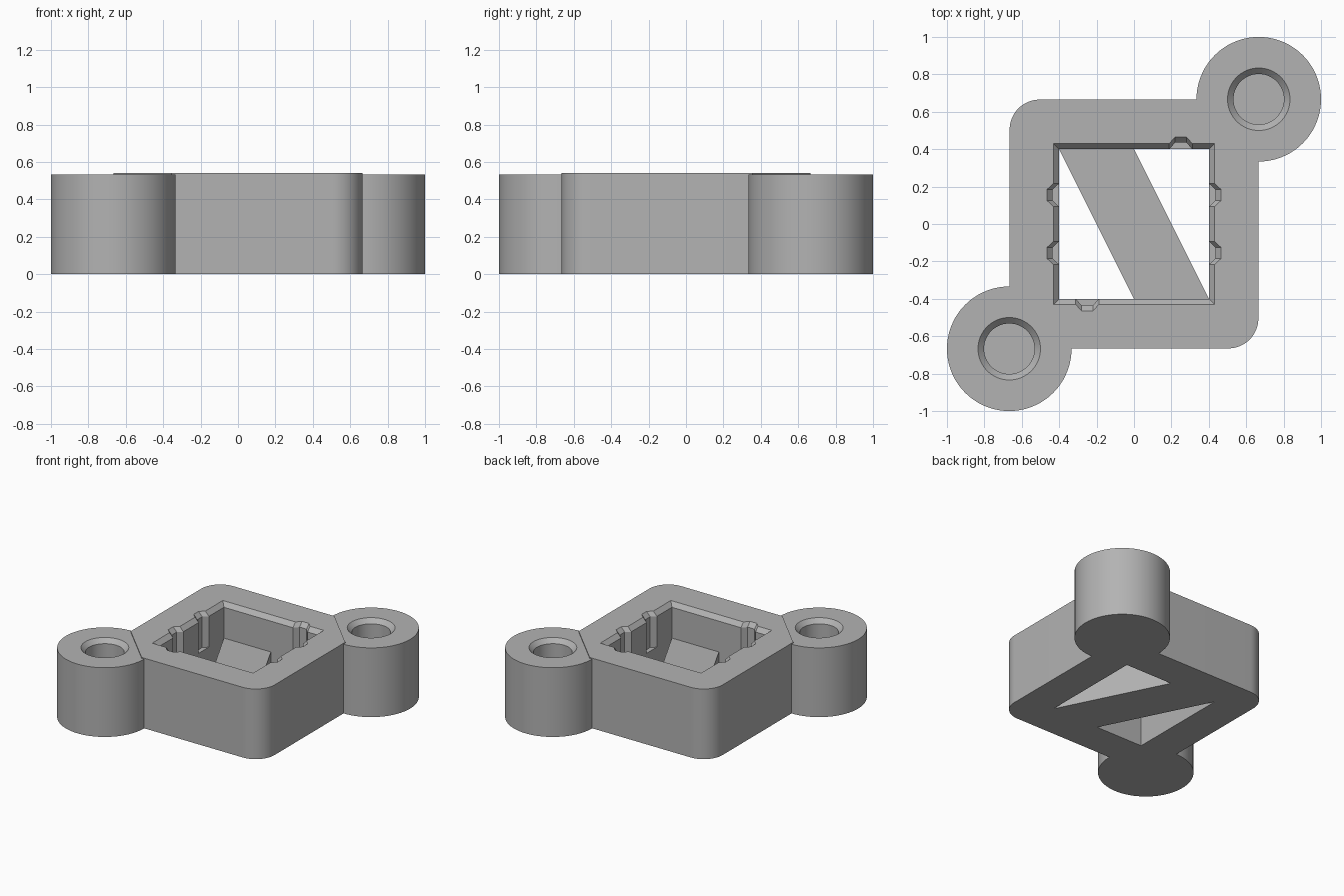
import bpy, bmesh, math

if "Cube" in bpy.data.objects:
    bpy.data.objects.remove(bpy.data.objects["Cube"])

grey = bpy.data.materials.new("plain grey")
grey.diffuse_color = (0.45, 0.45, 0.45, 1)
grey.use_nodes = True
grey.node_tree.nodes["Principled BSDF"].inputs["Base Color"].default_value = grey.diffuse_color


def loft(name, sections):
    """Closed solid through matching outlines, given as (points, z) from bottom to top."""
    bm = bmesh.new()
    rings = [[bm.verts.new((x, y, z)) for x, y in pts] for pts, z in sections]
    n = len(rings[0])
    for a, b in zip(rings, rings[1:]):
        for i in range(n):
            j = (i + 1) % n
            bm.faces.new((a[i], a[j], b[j], b[i]))
    bm.faces.new(rings[0][::-1])
    bm.faces.new(rings[-1])
    bmesh.ops.recalc_face_normals(bm, faces=bm.faces[:])
    mesh = bpy.data.meshes.new(name)
    bm.to_mesh(mesh)
    bm.free()
    mesh.materials.append(grey)
    obj = bpy.data.objects.new(name, mesh)
    bpy.context.collection.objects.link(obj)
    return obj


def arc(cx, cy, r, start, end, n):
    return [(cx + r * math.cos(math.radians(start + (end - start) * i / n)),
             cy + r * math.sin(math.radians(start + (end - start) * i / n)))
            for i in range(n + 1)]


def circle(c, r):
    return arc(c, c, r, 0, 360, 72)[:-1]


def pocket(h):
    """Square outline with shallow vertical key grooves in its sides."""
    def groove(c):
        return [(c - 0.062, 0), (c - 0.03, 0.035), (c + 0.03, 0.035), (c + 0.062, 0)]
    pts = []
    sides = [[-0.25], [-0.155, 0.155], [-0.25], [-0.155, 0.155]]
    for k, centres in enumerate(sides):
        side = [(-h, -h)] + [(t, -h - d) for c in centres for t, d in groove(c)]
        for _ in range(k):
            side = [(-y, x) for x, y in side]
        pts += side
    return pts


def boolean(target, other, operation):
    m = target.modifiers.new(operation.lower(), 'BOOLEAN')
    m.operation, m.solver, m.object = operation, 'EXACT', other
    bpy.context.view_layer.objects.active = target
    bpy.ops.object.modifier_apply(modifier=m.name)
    bpy.data.objects.remove(other)


# Square block: two rounded corners, two corners cut off where the lugs sit
S, R, CUT, TOP, LUG_TOP = 0.665, 0.16, 0.31, 0.54, 0.533
outline = ([(-S, -S + CUT), (-S + CUT, -S)]
           + arc(S - R, -S + R, R, -90, 0, 16)
           + [(S, S - CUT), (S - CUT, S)]
           + arc(-S + R, S - R, R, 90, 180, 16))
body = loft("mounting_block", [(outline, 0), (outline, TOP)])

# Round lugs with blind countersunk holes
for c in (-0.667, 0.667):
    ring = circle(c, 0.333)
    boolean(body, loft("lug", [(ring, 0), (ring, LUG_TOP)]), 'UNION')
for c in (-0.667, 0.667):
    small, large = circle(c, 0.135), circle(c, 0.167)
    boolean(body, loft("hole", [(small, 0.07), (small, LUG_TOP - 0.033),
                                (large, LUG_TOP), (large, 0.7)]), 'DIFFERENCE')

# Central pocket with a chamfered rim, down to the diagonal brace
boolean(body, loft("pocket", [(pocket(0.4), 0.27), (pocket(0.4), TOP - 0.033),
                              (pocket(0.43), TOP), (pocket(0.43), 0.7)]), 'DIFFERENCE')

# Triangular openings either side of the brace
for s in (-1, 1):
    tri = [(s * 0.4, -s * 0.4), (s * 0.4, s * 0.4), (0, s * 0.4)]
    boolean(body, loft("opening", [(tri, -0.1), (tri, 0.3)]), 'DIFFERENCE')

bpy.ops.object.select_all(action='DESELECT')
body.select_set(True)
bpy.context.view_layer.objects.active = body
bpy.ops.object.shade_smooth_by_angle(angle=math.radians(25))
